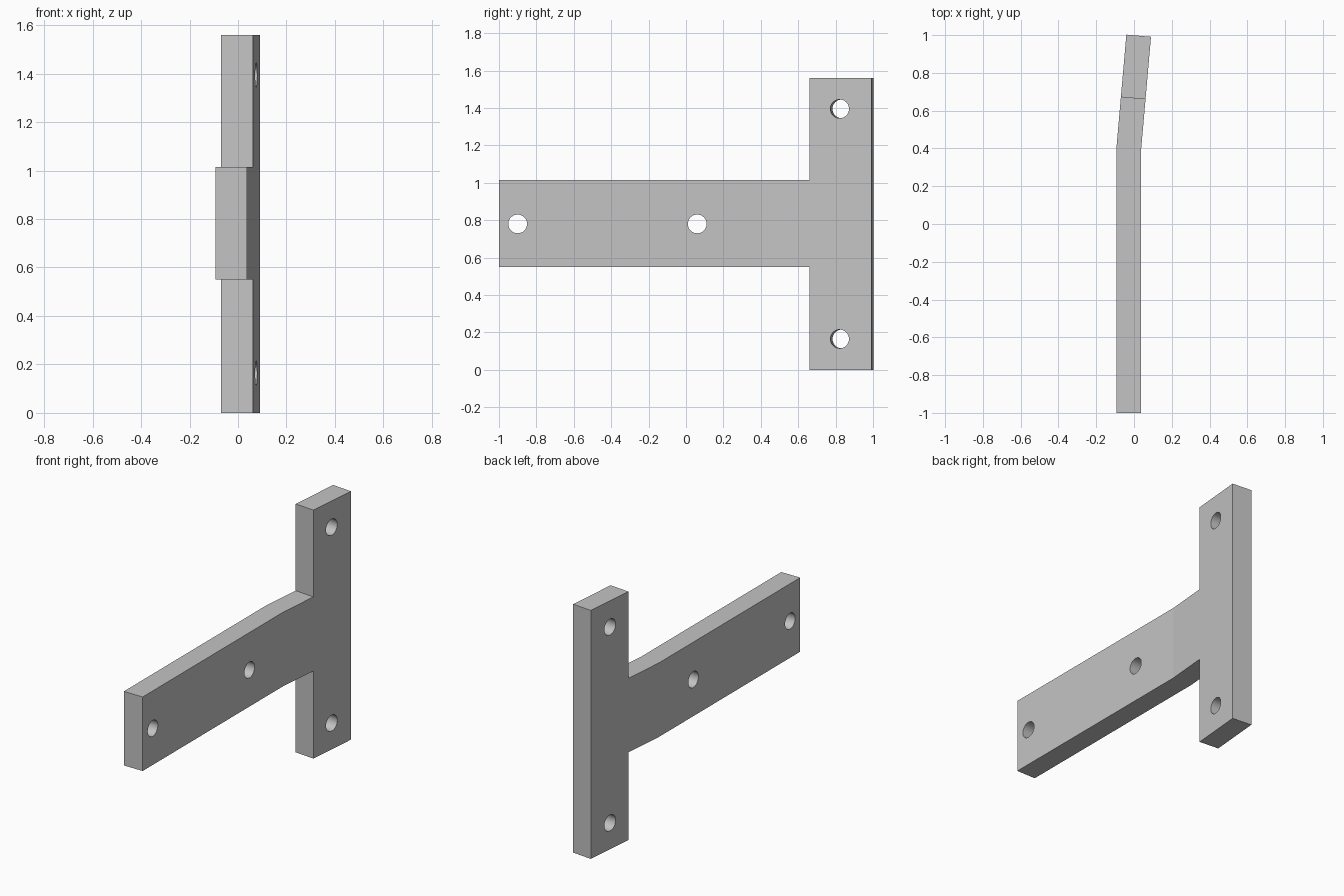
import bpy, bmesh
from math import radians, sin, cos
from mathutils import Vector, Matrix

cube = bpy.data.objects.get("Cube")
if cube:
    bpy.data.objects.remove(cube, do_unlink=True)

BEND = radians(5)
BEND_Y = 0.4
CENTRE_X = -0.0275
THICK = 0.131
MID_Z = 0.78

grey = bpy.data.materials.new("plain grey")
grey.use_nodes = True
grey.diffuse_color = (0.55, 0.55, 0.55, 1)
grey.node_tree.nodes["Principled BSDF"].inputs["Base Color"].default_value = grey.diffuse_color

# Directions along and across the bent section
along = Vector((sin(BEND), cos(BEND), 0))
across = Vector((cos(BEND), -sin(BEND), 0))
mitre = Vector((1, -BEND / 2, 0))
pivot = Vector((CENTRE_X, BEND_Y, 0))


def section(s, side):
    """Point on the plate at distance s past the bend, on one face."""
    if s < 0:
        return pivot + Vector((side * THICK / 2, s, 0))
    return pivot + along * s + (across if s > 0 else mitre) * side * THICK / 2


# T-shaped plate: straight arm, bent neck and upright crossbar
NECK, END = 0.267, 0.599
LOW, HIGH, TOP = 0.55, 1.015, 1.56
arm = [(-1 - BEND_Y, LOW), (0, LOW), (0, HIGH), (-1 - BEND_Y, HIGH)]
head = [(0, LOW), (NECK, LOW), (NECK, 0), (END, 0),
        (END, TOP), (NECK, TOP), (NECK, HIGH), (0, HIGH)]
bm = bmesh.new()
for side in (-1, 1):
    for outline in (arm, head):
        bm.faces.new([bm.verts.new(section(s, side) + Vector((0, 0, z))) for s, z in outline])
bmesh.ops.remove_doubles(bm, verts=bm.verts, dist=0.0001)
rims = [e for e in bm.edges if e.is_boundary]
bmesh.ops.bridge_loops(bm, edges=rims)
bmesh.ops.recalc_face_normals(bm, faces=bm.faces)
mesh = bpy.data.meshes.new("bent_t_plate")
bm.to_mesh(mesh)
bm.free()
mesh.materials.append(grey)
plate = bpy.data.objects.new("bent_t_plate", mesh)
bpy.context.collection.objects.link(plate)

# Bolt holes, each square to the face it goes through
bent_hole = pivot + along * 0.429
holes = [(Vector((CENTRE_X, -0.9, MID_Z)), 0),
         (Vector((CENTRE_X, 0.06, MID_Z)), 0)]
for offset in (-0.615, 0.615):
    holes.append((bent_hole + Vector((0, 0, MID_Z + offset)), -BEND))

cutter_bm = bmesh.new()
for centre, turn in holes:
    place = (Matrix.Translation(centre) @ Matrix.Rotation(turn, 4, 'Z')
             @ Matrix.Rotation(radians(90), 4, 'Y'))
    bmesh.ops.create_cone(cutter_bm, cap_ends=True, segments=96, radius1=0.05,
                          radius2=0.05, depth=0.4, matrix=place)
cutter_mesh = bpy.data.meshes.new("hole_cutter")
cutter_bm.to_mesh(cutter_mesh)
cutter_bm.free()
cutter_mesh.materials.append(grey)
cutter = bpy.data.objects.new("hole_cutter", cutter_mesh)
bpy.context.collection.objects.link(cutter)

cut = plate.modifiers.new("bolt_holes", 'BOOLEAN')
cut.operation = 'DIFFERENCE'
cut.solver = 'EXACT'
cut.object = cutter
bpy.ops.object.select_all(action='DESELECT')
bpy.context.view_layer.objects.active = plate
plate.select_set(True)
bpy.ops.object.modifier_apply(modifier=cut.name)
bpy.data.objects.remove(cutter, do_unlink=True)

# Round hole walls stay smooth, the bend stays crisp
bpy.ops.object.shade_smooth_by_angle(angle=radians(4.4))
